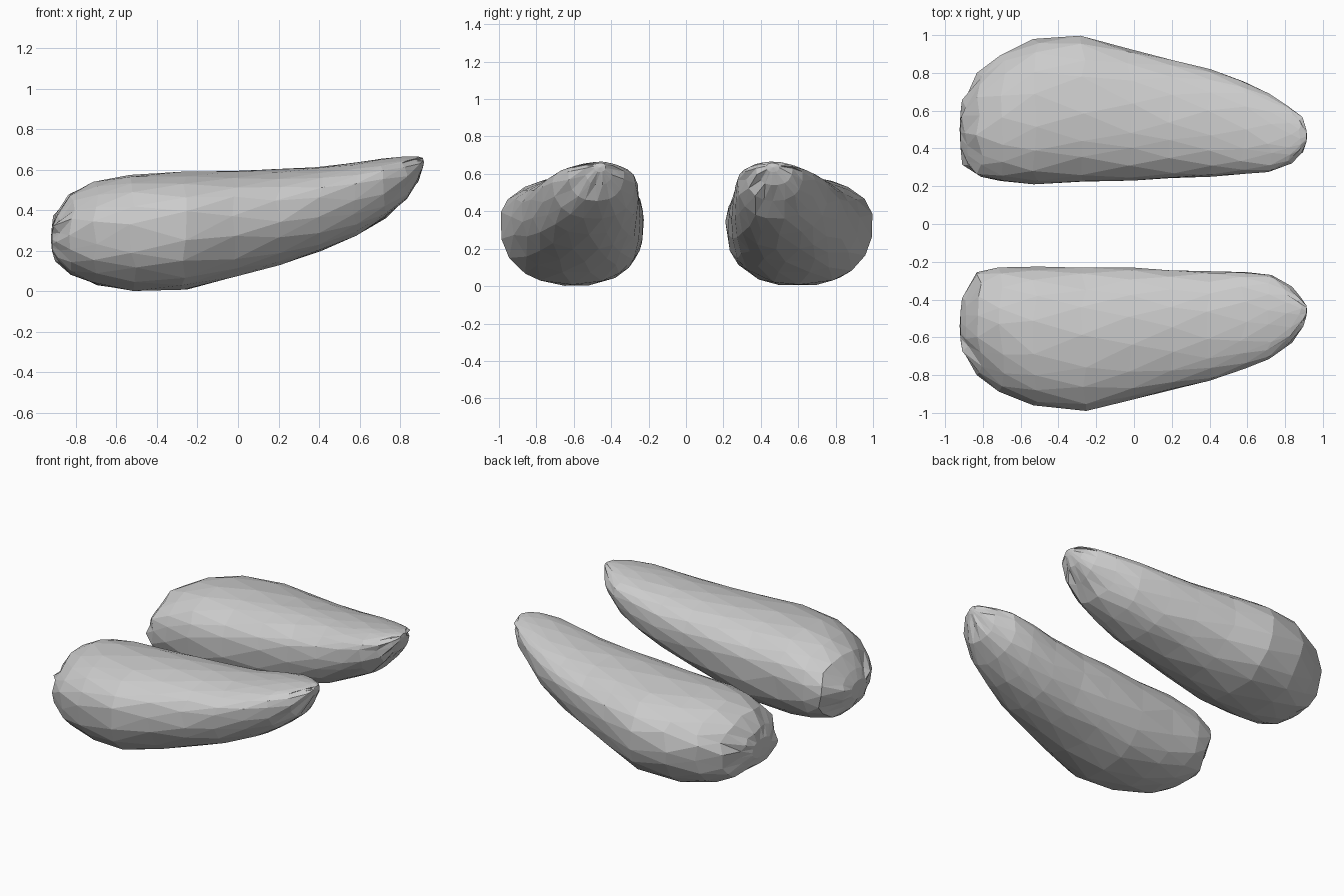
import bpy, bmesh, math, random

if "Cube" in bpy.data.objects:
    bpy.data.objects.remove(bpy.data.objects["Cube"])

SIDES = 18

# Shared side profile: x, bottom z, top z, height fraction of the widest line
SIDE = [(-0.918, .20, .32, .5), (-0.895, .145, .385, .5), (-0.82, .08, .48, .52),
        (-0.70, .03, .54, .55), (-0.52, 0, .577, .58), (-0.27, .008, .59, .58),
        (-0.02, .07, .597, .6), (0.20, .13, .603, .6), (0.40, .195, .615, .62),
        (0.58, .275, .637, .65), (0.72, .36, .655, .68), (0.82, .455, .664, .7),
        (0.88, .54, .666, .7), (0.912, .61, .658, .6)]

# Plan outlines: (inner y, outer y) at each station
LEFT = [(.40, .60), (.31, .68), (.25, .80), (.225, .895), (.21, .98), (.22, 1.0),
        (.23, .93), (.24, .87), (.25, .82), (.262, .76), (.275, .69),
        (.32, .625), (.375, .57), (.43, .50)]
RIGHT = [(.46, .62), (.39, .69), (.255, .80), (.228, .89), (.225, .96), (.225, .995),
         (.23, .935), (.243, .88), (.25, .83), (.253, .77), (.27, .715),
         (.33, .63), (.39, .54), (.43, .49)]


def spow(v, p):
    return math.copysign(abs(v) ** p, v)


def build_blob(name, outline, sign, seed):
    rng = random.Random(seed)
    bm = bmesh.new()
    rings = []
    for i, ((x, zb, zt, f), (yi, yo)) in enumerate(zip(SIDE, outline)):
        zc, yc, ry = zb + f * (zt - zb), (yi + yo) / 2, (yo - yi) / 2
        inner = i in (0, len(SIDE) - 1)
        ring = []
        for k in range(SIDES):
            a = 2 * math.pi * (k + 0.5 * (i % 2) + rng.uniform(-.18, .18)) / SIDES
            c, s = spow(math.cos(a), .85), spow(math.sin(a), .85)
            z = zc + s * ((zt - zc) if s > 0 else (zc - zb))
            # upper surface falls gently toward the outer side
            if s > 0 and c > 0:
                z -= 0.03 * c * s * (zt - zb) / .58
            dx = 0 if inner else rng.uniform(-.018, .018)
            ring.append(bm.verts.new((x + dx, sign * (yc + c * ry), z)))
        rings.append(ring)

    # Staggered triangles between neighbouring rings
    for i in range(len(rings) - 1):
        a, b = rings[i], rings[i + 1]
        for k in range(SIDES):
            n = (k + 1) % SIDES
            if i % 2 == 0:
                bm.faces.new((a[k], a[n], b[k]))
                bm.faces.new((a[n], b[n], b[k]))
            else:
                bm.faces.new((a[k], a[n], b[n]))
                bm.faces.new((a[k], b[n], b[k]))

    # Nearly flat end caps
    for ring, dx in ((rings[0], -.005), (rings[-1], .005)):
        n = len(ring)
        mid = [sum(v.co[j] for v in ring) / n for j in range(3)]
        tip = bm.verts.new((mid[0] + dx, mid[1], mid[2]))
        for k in range(n):
            bm.faces.new((ring[k], ring[(k + 1) % n], tip))

    bmesh.ops.recalc_face_normals(bm, faces=bm.faces)
    mesh = bpy.data.meshes.new(name)
    bm.to_mesh(mesh)
    bm.free()
    bpy.context.collection.objects.link(bpy.data.objects.new(name, mesh))


# Matching pair of rounded, tapered feet
build_blob("left_foot", LEFT, 1, 3)
build_blob("right_foot", RIGHT, -1, 8)
